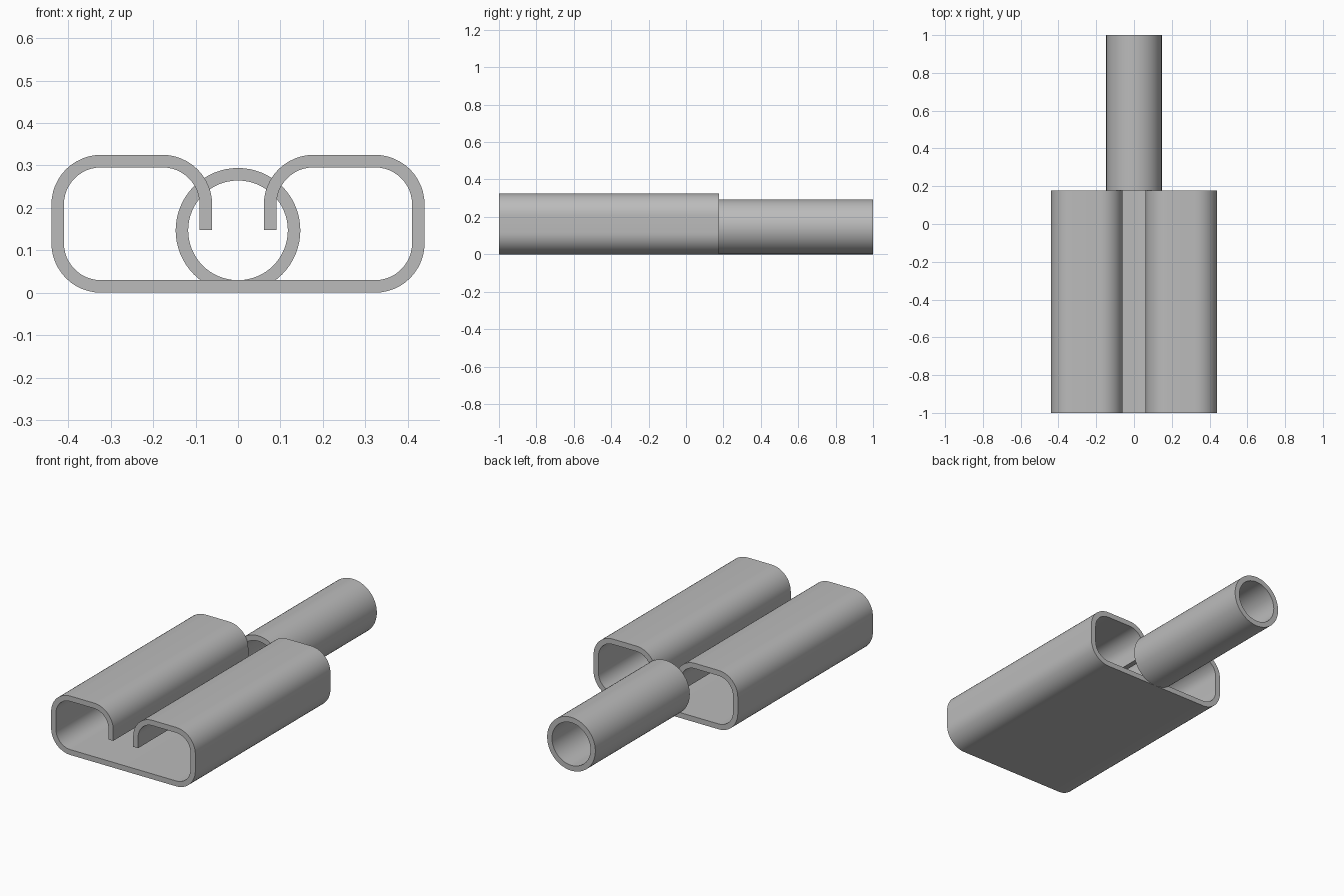
import bpy
import bmesh
from math import sin, cos, pi

cube = bpy.data.objects.get("Cube")
if cube:
    bpy.data.objects.remove(cube)

WALL = 0.0295      # sheet thickness
HALF_W = 0.44      # clip half width
HEIGHT = 0.325     # clip height
BEND = 0.117       # outer bend radius
GAP = 0.061        # half of the slot between the curls
LIP_Z = 0.148      # lower end of the curls
STEP_Y = 0.177     # where the clip ends and the tube begins
TUBE_R = 0.147

steel = bpy.data.materials.new("grey steel")
steel.use_nodes = True
colour = (0.5, 0.5, 0.5, 1)
steel.diffuse_color = colour
steel.node_tree.nodes["Principled BSDF"].inputs["Base Color"].default_value = colour


def arc(cx, cz, r, start, end, steps):
    angles = [start + (end - start) * i / steps for i in range(steps + 1)]
    return [(cx + r * cos(a), cz + r * sin(a)) for a in angles]


def extrude_strip(name, outer, inner, y0, y1, closed):
    """Sweep the band between two matching outlines along y."""
    bm = bmesh.new()
    rings = [[bm.verts.new((x, y, z)) for x, z in line]
             for line, y in ((outer, y0), (inner, y0), (inner, y1), (outer, y1))]
    n = len(outer)
    for i in range(n if closed else n - 1):
        j = (i + 1) % n
        for k in range(4):
            a, b = rings[k], rings[(k + 1) % 4]
            bm.faces.new((a[i], a[j], b[j], b[i]))
    if not closed:
        for end in (0, -1):
            bm.faces.new([ring[end] for ring in rings])
    bmesh.ops.recalc_face_normals(bm, faces=bm.faces[:])
    mesh = bpy.data.meshes.new(name)
    bm.to_mesh(mesh)
    bm.free()
    mesh.materials.append(steel)
    obj = bpy.data.objects.new(name, mesh)
    bpy.context.collection.objects.link(obj)
    bpy.ops.object.select_all(action='DESELECT')
    obj.select_set(True)
    bpy.context.view_layer.objects.active = obj
    bpy.ops.object.shade_smooth_by_angle(angle=pi / 6)
    return obj


def clip_outline(r):
    """Bent sheet outline from the right-hand lip round the base to the other lip."""
    side, top = HALF_W - BEND, HEIGHT - BEND
    half = [(GAP + BEND - r, LIP_Z)]
    half += arc(GAP + BEND, top, r, pi, pi / 2, 12)
    half += arc(side, top, r, pi / 2, 0, 12)
    half += arc(side, BEND, r, 0, -pi / 2, 12)
    return half + [(-x, z) for x, z in reversed(half)]


# Folded sheet clip with inward curls
extrude_strip("folded_clip", clip_outline(BEND), clip_outline(BEND - WALL),
              -1, STEP_Y, False)

# Hollow tube behind the clip
circles = [arc(0, TUBE_R, r, 0, 2 * pi, 64)[:-1] for r in (TUBE_R, TUBE_R - WALL)]
extrude_strip("round_tube", circles[0], circles[1], STEP_Y, 1, True)
